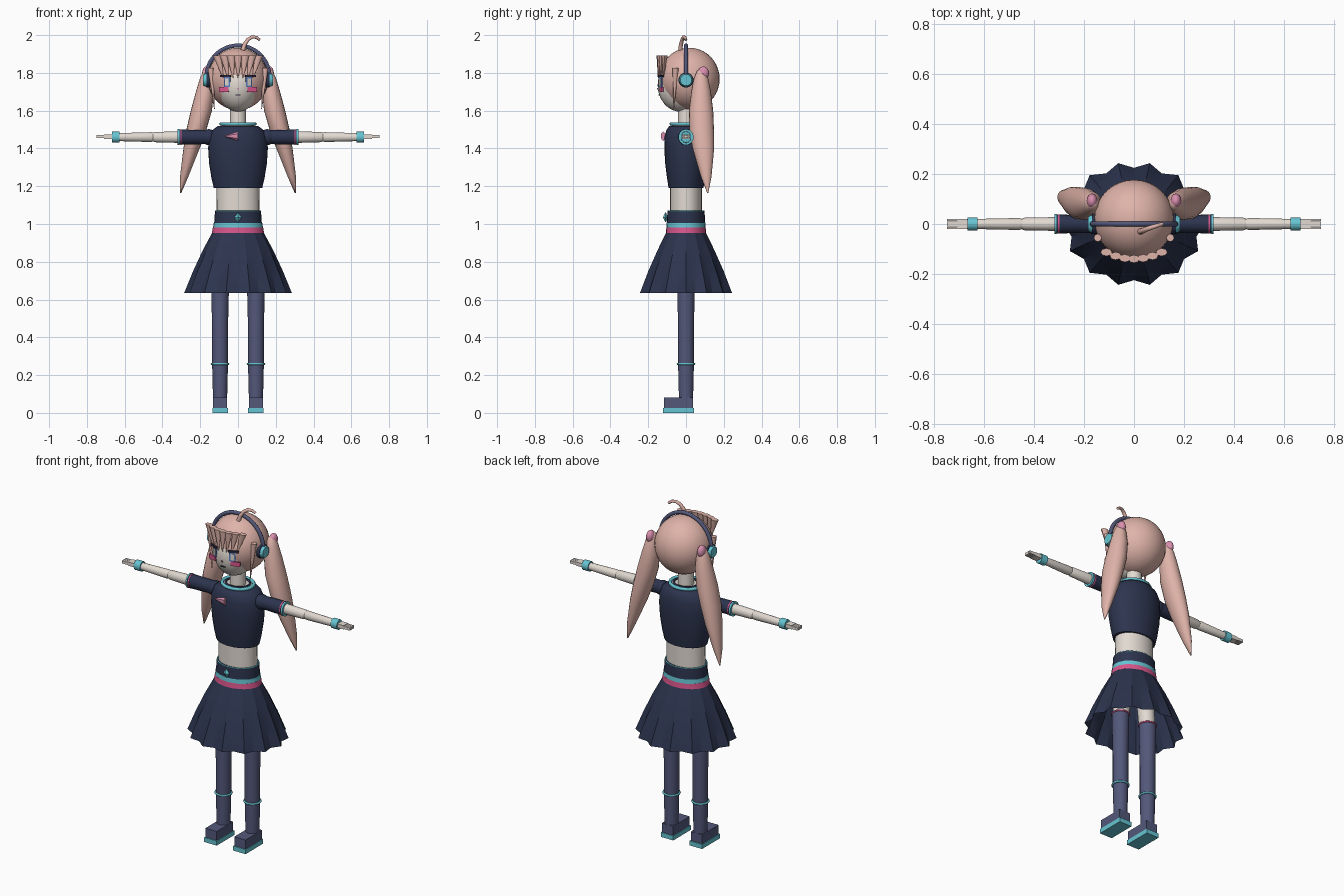
import bpy, bmesh
from math import pi, sin, cos, radians
from mathutils import Matrix

if "Cube" in bpy.data.objects:
    bpy.data.objects.remove(bpy.data.objects["Cube"])


def material(name, code):
    channels = [int(code[i:i + 2], 16) / 255 for i in (0, 2, 4)]
    rgba = [((c + 0.055) / 1.055) ** 2.4 for c in channels] + [1]
    m = bpy.data.materials.new(name)
    m.diffuse_color = rgba
    m.use_nodes = True
    m.node_tree.nodes["Principled BSDF"].inputs["Base Color"].default_value = rgba
    return m


skin = material("skin", "E2DAD2")
hair = material("hair", "DFB3A9")
navy = material("navy", "2C344E")
slate = material("slate", "53587A")
teal = material("teal", "66C4D2")
pink = material("pink", "D8568C")
rose = material("rose", "D98FAF")
dark = material("dark", "30283C")
blue = material("blue", "5F86C8")


def finish(name, bm, mat, xf, angle=35):
    bm.transform(xf)
    bmesh.ops.remove_doubles(bm, verts=bm.verts, dist=0.00001)
    bmesh.ops.recalc_face_normals(bm, faces=bm.faces)
    me = bpy.data.meshes.new(name)
    bm.to_mesh(me)
    bm.free()
    me.materials.append(mat)
    me.shade_smooth()
    me.set_sharp_from_angle(angle=radians(angle))
    ob = bpy.data.objects.new(name, me)
    bpy.context.collection.objects.link(ob)


def loft(name, rings, mat, xf=Matrix(), n=24, caps=True, pleat=0, angle=35):
    """Skin rings of (z, rx, ry, cx, cy); pleat pulls in every second column, fading upwards."""
    bm = bmesh.new()
    rows = []
    for r, (z, rx, ry, *c) in enumerate(rings):
        cx, cy = c or (0, 0)
        fold = pleat * (1 - r / (len(rings) - 1))
        row = []
        for i in range(n):
            a = 2 * pi * i / n
            k = 1 - fold * (i % 2)
            row.append(bm.verts.new((cx + rx * k * cos(a), cy + ry * k * sin(a), z)))
        rows.append(row)
    for lo, hi in zip(rows, rows[1:]):
        for i in range(n):
            j = (i + 1) % n
            bm.faces.new((lo[i], lo[j], hi[j], hi[i]))
    if caps:
        bm.faces.new(rows[0])
        bm.faces.new(rows[-1])
    finish(name, bm, mat, xf, angle)


def box(name, center, size, mat, turn=0):
    bm = bmesh.new()
    bmesh.ops.create_cube(bm, size=1)
    xf = Matrix.Translation(center) @ Matrix.Rotation(turn, 4, 'Z') @ Matrix.Diagonal((*size, 1))
    finish(name, bm, mat, xf)


def ball(name, center, size, mat, u=32, v=20):
    bm = bmesh.new()
    bmesh.ops.create_uvsphere(bm, u_segments=u, v_segments=v, radius=1)
    finish(name, bm, mat, Matrix.Translation(center) @ Matrix.Diagonal((*size, 1)), 60)


def hoop(name, z, rx, ry, thick, mat, x=0):
    """Flat-lying rounded ring."""
    prof = [(thick * cos(pi * i / 3), thick * sin(pi * i / 3)) for i in range(7)]
    loft(name, [(z + h, rx + r, ry + r, x, 0) for r, h in prof], mat, caps=False, angle=70)


def tube(name, points, thick, mat, taper=1):
    cu = bpy.data.curves.new(name, 'CURVE')
    cu.dimensions = '3D'
    cu.bevel_depth = thick
    cu.bevel_resolution = 3
    cu.use_fill_caps = True
    sp = cu.splines.new('POLY')
    sp.points.add(len(points) - 1)
    for i, (p, co) in enumerate(zip(sp.points, points)):
        p.co = (*co, 1)
        p.radius = 1 + (taper - 1) * i / (len(points) - 1)
    sp.use_smooth = True
    cu.materials.append(mat)
    bpy.context.collection.objects.link(bpy.data.objects.new(name, cu))


# Torso and clothes
loft("waist", [(0.97, .115, .085), (1.22, .113, .085)], skin)
loft("top", [(1.19, .128, .092), (1.24, .14, .1), (1.32, .153, .11), (1.4, .158, .115),
             (1.46, .155, .113), (1.495, .138, .105), (1.52, .105, .088)], navy, angle=60)
loft("neck_base", [(1.5, .09, .078), (1.53, .088, .076)], skin)
loft("neck", [(1.5, .044, .044), (1.64, .041, .041)], skin)
hoop("collar", 1.53, .09, .078, .01, teal)
hoop("collar_inner", 1.533, .068, .06, .006, navy)
bow_frame = Matrix.Translation((0, -.12, 1.465)) @ Matrix.Rotation(-pi / 2, 4, 'Y')
loft("bow", [(0, .025, .014), (.072, .002, .002)], rose, bow_frame, n=6)

# Skirt with pleats and striped belt
loft("skirt", [(.635, .285, .25), (.75, .238, .205), (.86, .187, .155), (.955, .136, .105)],
     navy, n=28, caps=False, pleat=.1, angle=15)
loft("pink_stripe", [(.952, .138, .107), (.982, .133, .104)], pink)
loft("teal_stripe", [(.982, .132, .104), (1.006, .129, .102)], teal)
loft("belt", [(1.006, .126, .102), (1.068, .122, .098)], navy)
hoop("belt_edge", 1.068, .119, .095, .004, teal)
loft("buckle", [(1.01, .002, .002, 0, -.108), (1.035, .02, .014, 0, -.108),
                (1.06, .002, .002, 0, -.108)], teal, n=4)

# Head and face
ball("hair_cap", (0, .018, 1.768), (.16, .16, .165), hair)
ball("face", (0, -.03, 1.735), (.11, .12, .14), skin)
box("mouth", (0, -.142, 1.682), (.028, .008, .005), dark)
box("nose", (0, -.15, 1.715), (.008, .008, .008), rose)

# Fringe, and the curl on top
for i in range(-3, 4):
    bend = .003 * i * i
    loft(f"fringe_{i + 4}", [(1.772, .002, .002, i * .026, -.147 + bend),
                             (1.893, .023, .016, i * .037, -.14 + bend)], hair, n=8, angle=50)
tube("curl", [(.025, -.03, 1.92), (.035, -.027, 1.95), (.052, -.02, 1.976), (.075, -.012, 1.99),
              (.097, -.005, 1.988), (.115, 0, 1.975)], .012, hair, .6)

# Headband
arc = [(.168 * cos(pi * i / 24), 0, 1.775 + .17 * sin(pi * i / 24)) for i in range(25)]
tube("headband", arc, .011, slate)

for s, side in ((1, "left"), (-1, "right")):
    along = Matrix.Rotation(s * pi / 2, 4, 'Y')

    # Eye and cheek plates
    turn = s * radians(25)
    box(side + "_eye", (s * .057, -.134, 1.752), (.034, .008, .052), blue, turn)
    box(side + "_eye_shine", (s * .058, -.137, 1.752), (.02, .008, .036), skin, turn)
    box(side + "_lash", (s * .065, -.134, 1.784), (.06, .009, .012), dark, turn)
    box(side + "_cheek", (s * .075, -.13, 1.712), (.052, .009, .026), pink, turn * .6)

    # Earphone and side lock
    ear = Matrix.Translation((0, 0, 1.762)) @ along
    loft(side + "_earphone", [(.14, .04, .04), (.168, .04, .04)], navy, ear)
    loft(side + "_earphone_cap", [(.168, .036, .036), (.184, .03, .03)], teal, ear)
    loft(side + "_side_lock", [(1.61, .002, .002, s * .125, -.065),
                               (1.825, .016, .016, s * .145, -.055)], hair, n=8, angle=50)

    # Pigtail and its tie
    tail = [(1.165, .003, .003, .303, .115), (1.25, .022, .028, .285, .107), (1.4, .043, .057, .246, .092),
            (1.5, .053, .065, .22, .083), (1.6, .056, .064, .194, .08), (1.7, .048, .052, .175, .08),
            (1.77, .034, .038, .168, .08), (1.81, .02, .022, .164, .08), (1.825, .006, .006, .163, .08)]
    loft(side + "_pigtail", [(z, rx, ry, s * x, y) for z, rx, ry, x, y in tail], hair, n=20, angle=70)
    ball(side + "_hair_tie", (s * .168, .092, 1.798), (.022, .03, .036), rose, 16, 10)

    # Arm reaching sideways
    arm = Matrix.Translation((0, 0, 1.46)) @ along
    ball(side + "_shoulder", (s * .155, 0, 1.46), (.042, .042, .042), navy, 20, 12)
    loft(side + "_sleeve", [(.15, .037, .035), (.318, .04, .038)], navy, arm)
    loft(side + "_sleeve_pink", [(.298, .041, .039), (.304, .041, .039)], pink, arm)
    loft(side + "_sleeve_teal", [(.31, .042, .04), (.319, .042, .04)], teal, arm)
    loft(side + "_upper_arm", [(.3, .031, .028), (.44, .027, .025), (.452, .022, .019)], skin, arm)
    loft(side + "_forearm", [(.445, .022, .019), (.46, .026, .024), (.64, .021, .02)], skin, arm)
    loft(side + "_cuff", [(.627, .029, .027), (.668, .029, .027)], teal, arm)
    box(side + "_palm", (s * .687, 0, 1.462), (.045, .042, .022), skin)
    for i in range(4):
        box(f"{side}_finger_{i + 1}", (s * .728, -.0165 + .011 * i, 1.462), (.044, .009, .016), skin)

    # Leg, stocking and shoe
    x = s * .095
    loft(side + "_thigh", [(.66, .044, .044, x, 0), (.98, .05, .05, x * .7, 0)], skin)
    loft(side + "_stocking", [(.06, .037, .037, x, 0), (.26, .042, .042, x, 0),
                              (.45, .042, .042, x, 0), (.7, .048, .047, x, 0)], slate)
    hoop(side + "_stocking_edge", .7, .047, .047, .005, pink, x)
    hoop(side + "_knee_ring", .26, .044, .044, .006, teal, x)
    box(side + "_shoe", (x, -.04, .053), (.074, .155, .056), slate)
    box(side + "_sole", (x, -.04, .0135), (.082, .166, .027), teal)
